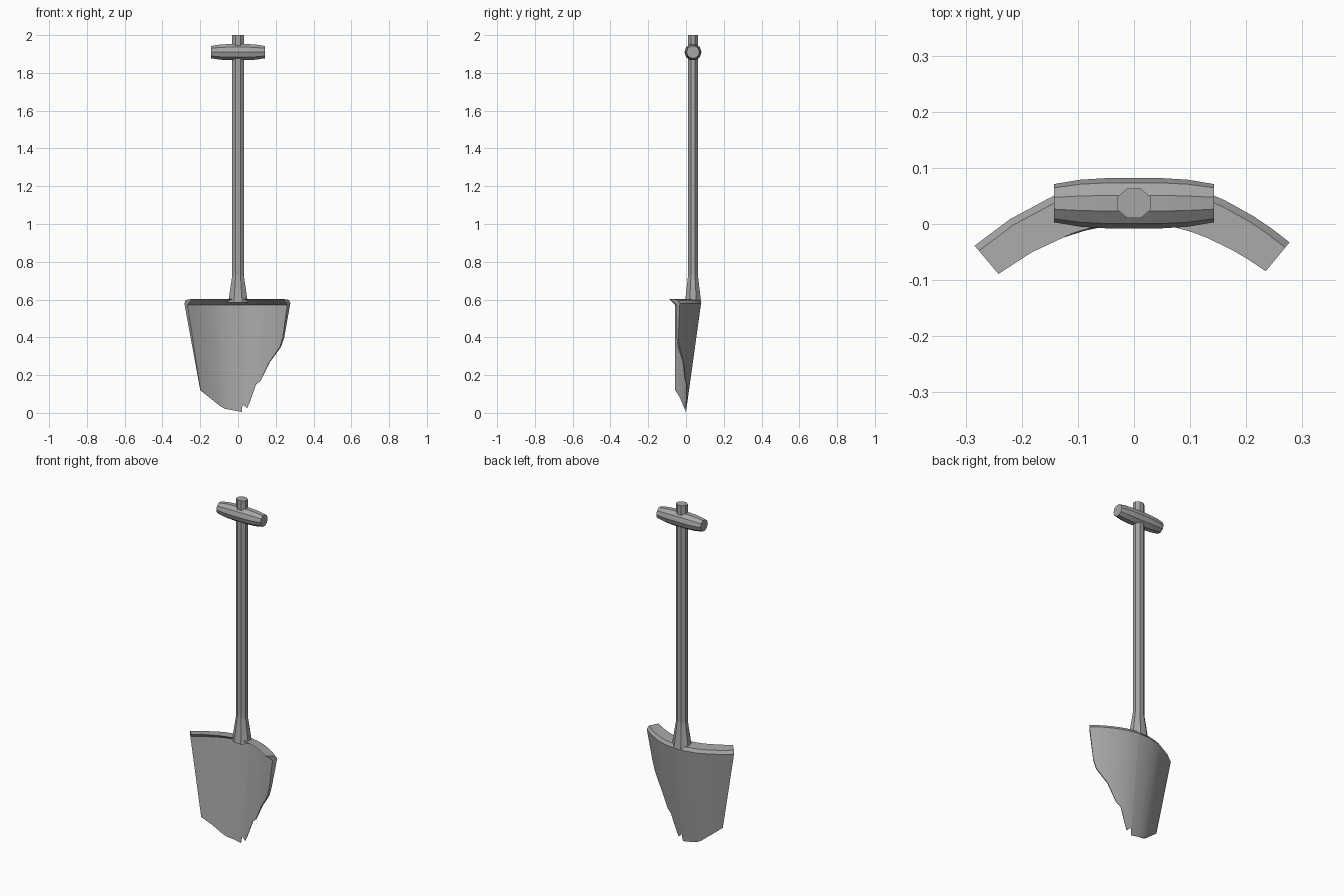
import bpy, bmesh, math
from mathutils import Matrix, Vector

cube = bpy.data.objects.get("Cube")
if cube:
    bpy.data.objects.remove(cube)

grey = bpy.data.materials.new("worn grey")
grey.use_nodes = True
colour = (0.38, 0.38, 0.38, 1)
grey.diffuse_color = colour
grey.node_tree.nodes["Principled BSDF"].inputs["Base Color"].default_value = colour


def skin(name, rings):
    """Closed mesh lofted through rings of equal length."""
    bm = bmesh.new()
    loops = [[bm.verts.new(p) for p in ring] for ring in rings]
    n = len(loops[0])
    for a, b in zip(loops, loops[1:]):
        for i in range(n):
            j = (i + 1) % n
            bm.faces.new((a[i], a[j], b[j], b[i]))
    bm.faces.new(loops[0][::-1])
    bm.faces.new(loops[-1])
    bmesh.ops.recalc_face_normals(bm, faces=bm.faces)
    mesh = bpy.data.meshes.new(name)
    bm.to_mesh(mesh)
    bm.free()
    obj = bpy.data.objects.new(name, mesh)
    bpy.context.collection.objects.link(obj)
    mesh.materials.append(grey)
    bpy.ops.object.select_all(action='DESELECT')
    obj.select_set(True)
    bpy.context.view_layer.objects.active = obj
    bpy.ops.object.shade_smooth_by_angle(angle=math.radians(35))
    return obj


def lathe(name, profile, sides, matrix):
    """Rings of (radius x, radius y, height), then placed by a matrix."""
    rings = []
    for rx, ry, h in profile:
        turn = [(i + 0.5) * math.tau / sides for i in range(sides)]
        rings.append([matrix @ Vector((rx * math.cos(a), ry * math.sin(a), h)) for a in turn])
    return skin(name, rings)


# Shaft with flared socket
axis_y = 0.037
upright = Matrix.Translation((0, axis_y, 0))
lathe("shaft", [(0.033, 0.028, 0.70), (0.033, 0.028, 2.0)], 8, upright)
lathe("socket", [(0.057, 0.048, 0.585), (0.052, 0.043, 0.61), (0.033, 0.028, 0.73)], 8, upright)

# Barrel-shaped cross grip
sideways = Matrix.Translation((0, axis_y, 1.91)) @ Matrix.Rotation(math.pi / 2, 4, 'Y')
barrel = [(0.034, -0.143), (0.042, -0.095), (0.045, -0.045)]
barrel += [(r, -h) for r, h in reversed(barrel)]
lathe("cross_grip", [(r, r, h) for r, h in barrel], 10, sideways)


# Dished blade: each column is a wedge section with a folded tread on top
TOP = 0.58


def half_width(z):
    return 0.178 + 0.183 * z


def blade_point(u, z, offset=0.0, lift=0.0):
    half, bend = half_width(z), 0.0595 + 0.104 * z
    slope = -2 * bend * u / half
    inward = Vector((slope, -1, 0)).normalized()
    return Vector((u * half, 0.14 * z - bend * u * u, z + lift)) + inward * offset


# Lower outline from the whole corner to the broken one
outline = [(-0.2, 0.12), (-0.15, 0.08), (-0.09, 0.032), (-0.07, 0.022), (-0.03, 0.014),
           (0.02, 0.005), (0.024, 0.045), (0.048, 0.025), (0.06, 0.05), (0.095, 0.15),
           (0.12, 0.17), (0.17, 0.27), (0.2, 0.31), (0.228, 0.35), (0.245, 0.4)]
columns = []
for x, z in outline:
    u = max(-1, min(1, x / half_width(z)))
    tread = 0.078 - 0.012 * u * u
    columns.append([
        blade_point(u, z),
        blade_point(u, TOP),
        blade_point(u, TOP, 0.012, 0.018),
        blade_point(u, TOP, tread, 0.024),
        blade_point(u, TOP, 0.026, -0.008),
        blade_point(u, z, 0.002 + 0.035 * max(0, z - 0.1)),
    ])
skin("blade", columns)
